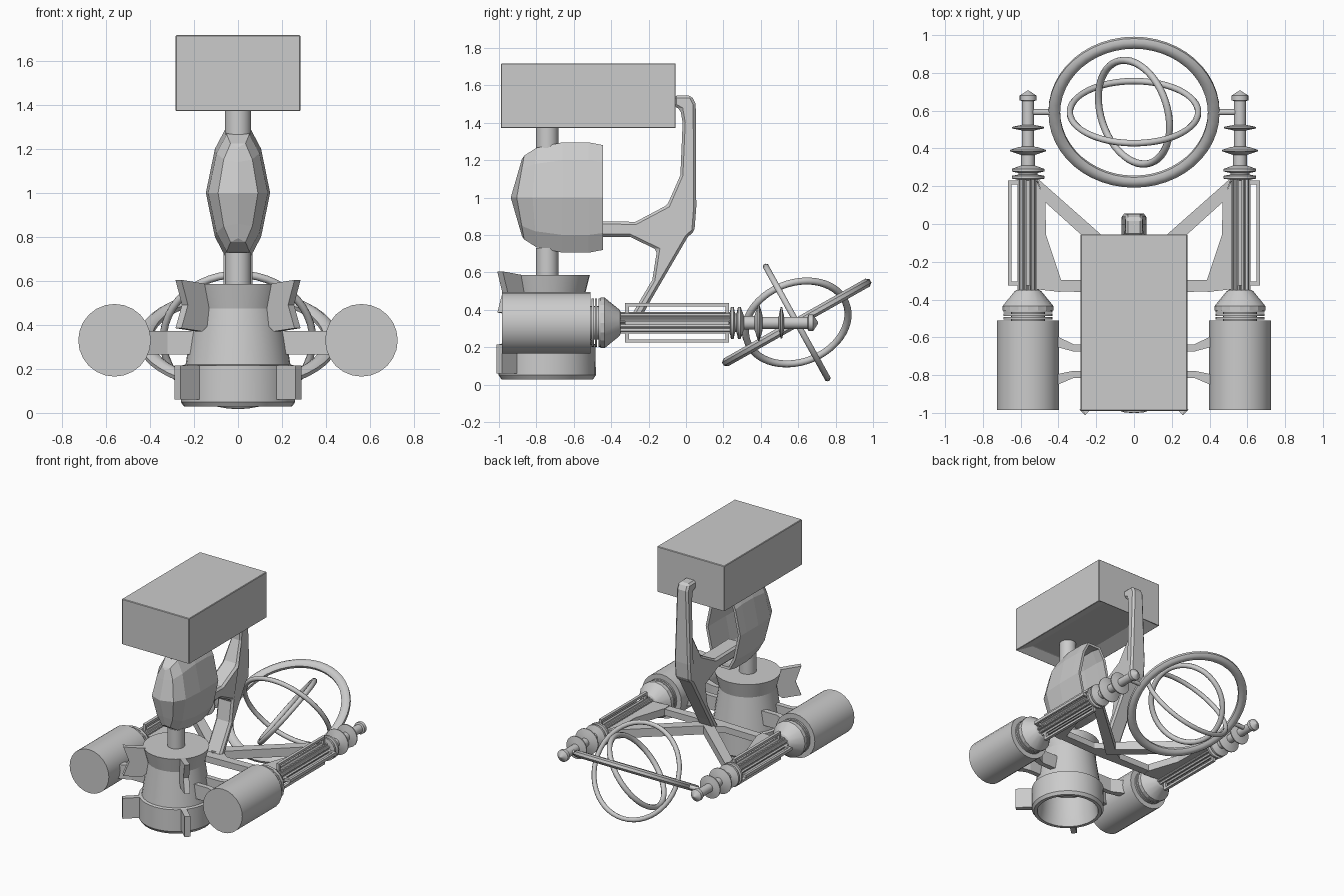
import bpy, bmesh, math
from mathutils import Matrix, Vector

if "Cube" in bpy.data.objects:
    bpy.data.objects.remove(bpy.data.objects["Cube"])

grey = bpy.data.materials.new("plain grey")
grey.diffuse_color = (0.6, 0.6, 0.6, 1)
grey.use_nodes = True
grey.node_tree.nodes["Principled BSDF"].inputs["Base Color"].default_value = grey.diffuse_color


def finish(name, bm, mirror=False, smooth=None, bevel=0, solid=0):
    """Turn a bmesh in world coordinates into a finished object."""
    bmesh.ops.remove_doubles(bm, verts=bm.verts, dist=0.0002)
    bmesh.ops.recalc_face_normals(bm, faces=bm.faces)
    me = bpy.data.meshes.new(name)
    bm.to_mesh(me)
    bm.free()
    me.materials.append(grey)
    ob = bpy.data.objects.new(name, me)
    bpy.context.collection.objects.link(ob)
    if smooth:
        bpy.ops.object.select_all(action='DESELECT')
        ob.select_set(True)
        bpy.context.view_layer.objects.active = ob
        bpy.ops.object.shade_smooth_by_angle(angle=math.radians(smooth))
    if solid:
        m = ob.modifiers.new("Thickness", 'SOLIDIFY')
        m.thickness = solid
    if bevel:
        m = ob.modifiers.new("Bevel", 'BEVEL')
        m.width, m.segments = bevel, 1
    if mirror:
        ob.modifiers.new("Mirror", 'MIRROR')
    return ob


def loft(bm, rings, close=False, caps=True):
    """Skin a list of equal-length point loops."""
    vs = [[bm.verts.new(p) for p in r] for r in rings]
    n = len(vs[0])
    pairs = list(zip(vs, vs[1:])) + ([(vs[-1], vs[0])] if close else [])
    for a, b in pairs:
        for i in range(n):
            j = (i + 1) % n
            bm.faces.new((a[i], a[j], b[j], b[i]))
    if caps and not close:
        bm.faces.new(vs[0])
        bm.faces.new(vs[-1])


def lathe(bm, profile, origin, axis, segs=32, caps=True):
    """Revolve (radius, position) pairs round the y or z axis."""
    ox, oy, oz = origin
    rings = []
    for r, t in profile:
        ang = [2 * math.pi * i / segs for i in range(segs)]
        if axis == 'z':
            rings.append([(ox + r * math.cos(a), oy + r * math.sin(a), t) for a in ang])
        else:
            rings.append([(ox + r * math.cos(a), t, oz + r * math.sin(a)) for a in ang])
    loft(bm, rings, caps=caps)


def box(bm, x0, x1, y0, y1, z0, z1):
    m = Matrix.LocRotScale(Vector((x0 + x1, y0 + y1, z0 + z1)) / 2, None, (x1 - x0, y1 - y0, z1 - z0))
    return bmesh.ops.create_cube(bm, size=1, matrix=m)['verts']


def plate(bm, pts, z0, z1):
    loft(bm, [[(x, y, z) for x, y in pts] for z in (z0, z1)])


# Upper box with a recessed underside
bm = bmesh.new()
box(bm, -0.283, 0.283, -0.99, -0.055, 1.37, 1.717)
bm.normal_update()
under = [f for f in bm.faces if f.normal.z < -0.9]
bmesh.ops.inset_region(bm, faces=under, thickness=0.09)
for v in under[0].verts:
    v.co.z += 0.05
    v.co.x *= 0.8
finish("upper_box", bm, bevel=0.004)

# Necks above and below the head
AX = (0, -0.742, 0)
for name, z0, z1 in (("upper_neck", 1.22, 1.43), ("lower_neck", 0.57, 0.73)):
    bm = bmesh.new()
    lathe(bm, [(0.06, z0), (0.06, z1)], AX, 'z', 24)
    finish(name, bm, smooth=30)

# Faceted head, a shell open at the back
half = [(0.055, 0.295), (0.105, 0.2), (0.146, 0), (0.105, -0.2), (0.055, -0.295)]
section = half + [(-x, z) for x, z in reversed(half)]
rings = []
for y, sx, sz, bulge in ((-0.445, 1, 0.95, 0), (-0.52, 1, 1, 0), (-0.66, 1, 1, 0),
                         (-0.80, 0.93, 0.9, 0.02), (-0.865, 0.62, 0.76, 0.04), (-0.877, 0, 0.7, 0.06)):
    rings.append([(x * sx, y - bulge * (1 - abs(z) / 0.295), 1 + z * sz) for x, z in section])
bm = bmesh.new()
loft(bm, rings, caps=False)
bmesh.ops.dissolve_degenerate(bm, dist=0.0005, edges=bm.edges)
finish("head_shell", bm, solid=0.02)

# Rear support post: outline in y and z, wider at the elbow
outline = [(-0.6, 0.875), (-0.27, 0.87), (-0.1, 0.96), (-0.03, 1.12), (-0.018, 1.4), (-0.03, 1.47),
           (-0.065, 1.49), (-0.065, 1.545), (0.03, 1.545), (0.052, 1.5), (0.055, 0.95), (0.045, 0.82),
           (0.01, 0.79), (-0.2, 0.43), (-0.25, 0.34), (-0.31, 0.34), (-0.18, 0.56), (-0.155, 0.72),
           (-0.3, 0.79), (-0.6, 0.79)]
bm = bmesh.new()
loft(bm, [[(s * (0.046 if z > 1 else 0.065), y, z) for y, z in outline] for s in (-1, 1)])
finish("support_post", bm, bevel=0.014)

# Lower body, hollow underneath
bm = bmesh.new()
lathe(bm, [(0.228, 0.585), (0.2, 0.475), (0.238, 0.22), (0.258, 0.215), (0.26, 0.05), (0.245, 0.028),
           (0.22, 0.028), (0.205, 0.1), (0.19, 0.25)], AX, 'z', 32)
finish("lower_body", bm, smooth=20)

# Two pairs of front fins, the upper ones notched
bm = bmesh.new()
th = math.radians(-43)
d, n = Vector((math.cos(th), math.sin(th), 0)), Vector((-math.sin(th), math.cos(th), 0))
upper = [(0.17, 0.58), (0.37, 0.605), (0.33, 0.49), (0.37, 0.385), (0.24, 0.37), (0.17, 0.42)]
lower = [(0.22, 0.06), (0.375, 0.06), (0.375, 0.215), (0.22, 0.215)]
for shape in (upper, lower):
    loft(bm, [[Vector(AX) + d * r + n * t + Vector((0, 0, z)) for r, z in shape] for t in (-0.02, 0.02)])
finish("body_fins", bm, mirror=True)

# Side cylinders
C = (0.561, 0, 0.33)
bm = bmesh.new()
lathe(bm, [(0.165, -0.985), (0.165, -0.51)], C, 'y', 24)
finish("side_drum", bm, mirror=True, smooth=30)

# Collar discs and cone behind each drum
bm = bmesh.new()
for y in (-0.505, -0.487, -0.469):
    lathe(bm, [(0.13, y), (0.13, y + 0.012)], C, 'y', 24)
lathe(bm, [(0.09, -0.52), (0.09, -0.45)], C, 'y', 24)
lathe(bm, [(0.135, -0.458), (0.135, -0.435), (0.07, -0.355), (0.06, -0.35)], C, 'y', 16)
finish("drum_cone", bm, mirror=True, smooth=20)

# Ribbed rod: gear-shaped cross-section
bm = bmesh.new()
gear = []
for i in range(48):
    r = 0.057 if i % 4 < 2 else 0.046
    a = 2 * math.pi * (i + 0.5) / 48
    gear.append((C[0] + r * math.cos(a), C[2] + r * math.sin(a)))
loft(bm, [[(x, y, z) for x, z in gear] for y in (-0.36, 0.25)])
finish("ribbed_rod", bm, mirror=True)

# Rail handles above, below and outside each rod
bm = bmesh.new()
for k in (0, 1, -1):
    vs = []
    for y0, y1, r0, r1 in ((-0.325, 0.23, 0.088, 0.106), (-0.325, -0.305, 0.04, 0.1), (0.21, 0.23, 0.04, 0.1)):
        vs += box(bm, r0, r1, y0, y1, -0.011, 0.011)
    bmesh.ops.transform(bm, verts=vs, matrix=Matrix.Translation(C) @ Matrix.Rotation(-k * math.pi / 2, 4, 'Y'))
finish("rod_rails", bm, mirror=True)

# Rod tip with discs and a pointed knob
bm = bmesh.new()
tip = [(0.055, 0.235), (0.086, 0.24), (0.086, 0.255), (0.05, 0.262), (0.05, 0.27), (0.086, 0.278),
       (0.086, 0.292), (0.05, 0.305), (0.036, 0.31), (0.036, 0.365), (0.055, 0.372), (0.096, 0.385),
       (0.096, 0.392), (0.055, 0.406), (0.032, 0.41), (0.032, 0.495), (0.085, 0.506), (0.085, 0.514),
       (0.032, 0.525), (0.032, 0.65), (0.044, 0.655), (0.044, 0.68), (0.004, 0.706)]
lathe(bm, tip, C, 'y', 20)
finish("rod_tip", bm, mirror=True, smooth=25)

# Struts joining drums to body
bm = bmesh.new()
for sign, y in ((1, -0.655), (-1, -0.795)):
    plate(bm, [(0.18, y - 0.02), (0.32, y - 0.02), (0.42, y + sign * 0.035 - 0.028),
               (0.42, y + sign * 0.035 + 0.032), (0.32, y + 0.018), (0.18, y + 0.018)], 0.265, 0.372)
finish("drum_strut", bm, mirror=True)

# Flat triangular frame between the rods
bm = bmesh.new()
plate(bm, [(0.515, 0.245), (0, -0.21), (0, -0.31), (0.475, 0.12)], 0.305, 0.37)
plate(bm, [(0.52, 0.24), (0.47, 0.125), (0.465, -0.06), (0.385, -0.3), (0.39, -0.36), (0.52, -0.345)], 0.31, 0.365)
plate(bm, [(0, -0.22), (0.12, -0.3), (0.42, -0.295), (0.42, -0.355), (0, -0.37)], 0.312, 0.36)
finish("rod_frame", bm, mirror=True)

# Three nested gimbal rings: radius, half width, half thickness, facing direction
M = Vector((0, 0.592, 0.332))
for name, R, w, t, face in (("outer_ring", 0.422, 0.031, 0.024, (0, -0.49, 0.87)),
                            ("middle_ring", 0.34, 0.016, 0.016, (0, 0.875, 0.483)),
                            ("inner_ring", 0.283, 0.018, 0.018, (0.745, 0.24, -0.62))):
    rot = Vector(face).to_track_quat('Z', 'Y')
    rings = []
    for i in range(48):
        a = 2 * math.pi * i / 48
        loop = []
        for j in range(8):
            b = 2 * math.pi * (j + 0.5) / 8
            r = R + w * math.cos(b) * 1.08
            loop.append(M + rot @ Vector((r * math.cos(a), r * math.sin(a), t * math.sin(b) * 1.08)))
        rings.append(loop)
    bm = bmesh.new()
    loft(bm, rings, close=True)
    finish(name, bm, smooth=50)

# Pivot pins holding the outer ring
bm = bmesh.new()
loft(bm, [[(x, M.y + 0.016 * math.cos(i * math.pi / 6), M.z + 0.016 * math.sin(i * math.pi / 6))
           for i in range(12)] for x in (0.43, 0.55)])
finish("ring_pivot", bm, mirror=True, smooth=40)
